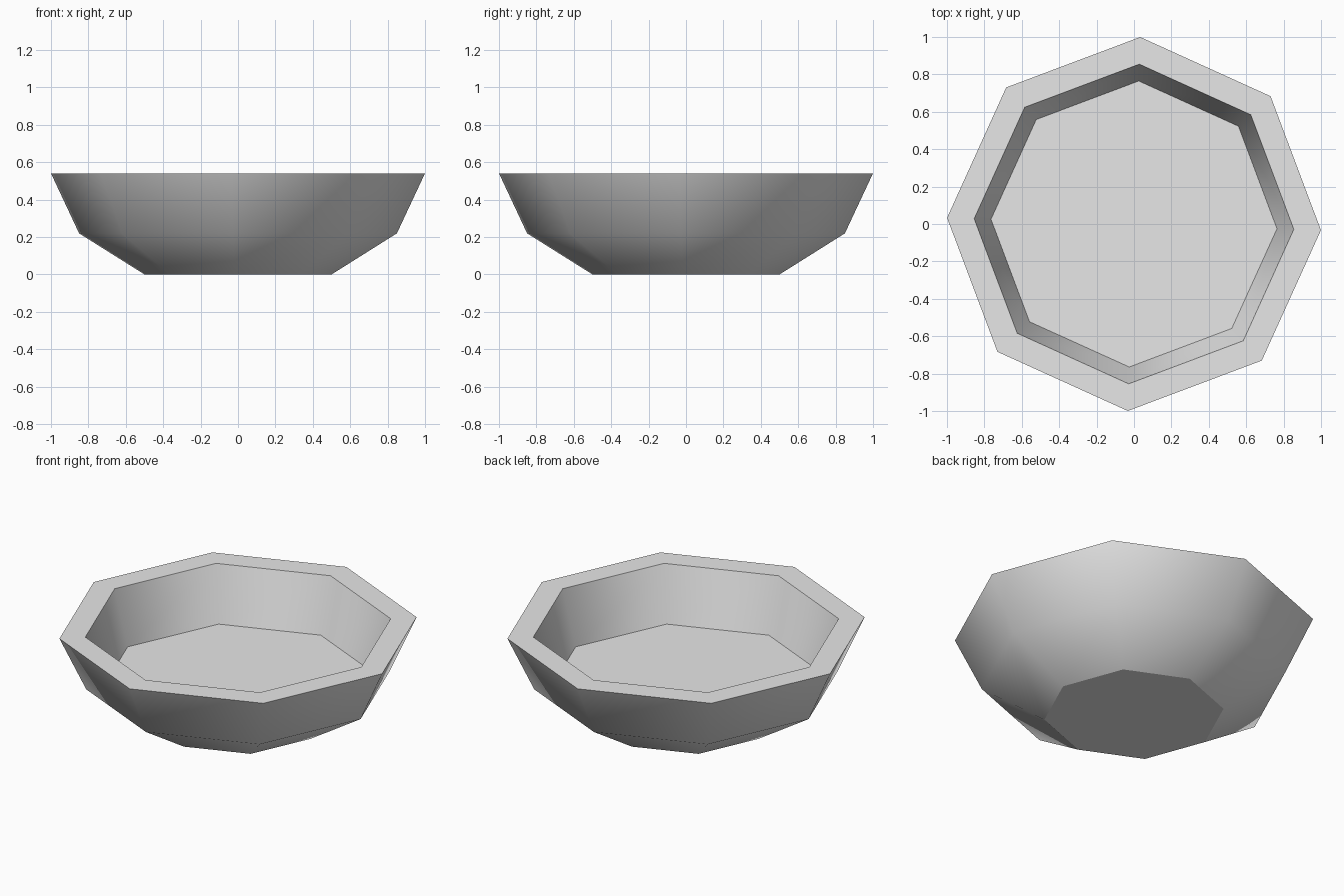
import bpy, bmesh, math

cube = bpy.data.objects.get("Cube")
if cube:
    bpy.data.objects.remove(cube, do_unlink=True)

SIDES = 8
TURN = math.radians(-1.9)

# One neutral colour for the whole bowl
mat = bpy.data.materials.new("light grey")
mat.use_nodes = True
grey = (0.8, 0.8, 0.8, 1)
mat.diffuse_color = grey
mat.node_tree.nodes["Principled BSDF"].inputs["Base Color"].default_value = grey

# Profile as radius, height, crease: base, belly, outer rim, inner rim, floor
profile = [(0.5, 0, True), (0.85, 0.22, False), (1.0, 0.54, True),
           (0.855, 0.54, True), (0.765, 0.21, True)]

bm = bmesh.new()
rings = []
for radius, z, crease in profile:
    angles = [TURN + math.tau * i / SIDES for i in range(SIDES)]
    rings.append([bm.verts.new((radius * math.cos(a), radius * math.sin(a), z))
                  for a in angles])

# Walls between neighbouring rings
for low, high in zip(rings, rings[1:]):
    for i in range(SIDES):
        j = (i + 1) % SIDES
        bm.faces.new((low[i], low[j], high[j], high[i]))

# Underside and inner floor
bm.faces.new(list(reversed(rings[0])))
bm.faces.new(rings[-1])

# Walls shade smoothly around, with hard creases at rim, floor and base
for face in bm.faces:
    face.smooth = True
for ring, (radius, z, crease) in zip(rings, profile):
    for i in range(SIDES):
        bm.edges.get((ring[i], ring[(i + 1) % SIDES])).smooth = not crease

mesh = bpy.data.meshes.new("bowl")
bm.to_mesh(mesh)
bm.free()
mesh.materials.append(mat)
bowl = bpy.data.objects.new("bowl", mesh)
bpy.context.collection.objects.link(bowl)
